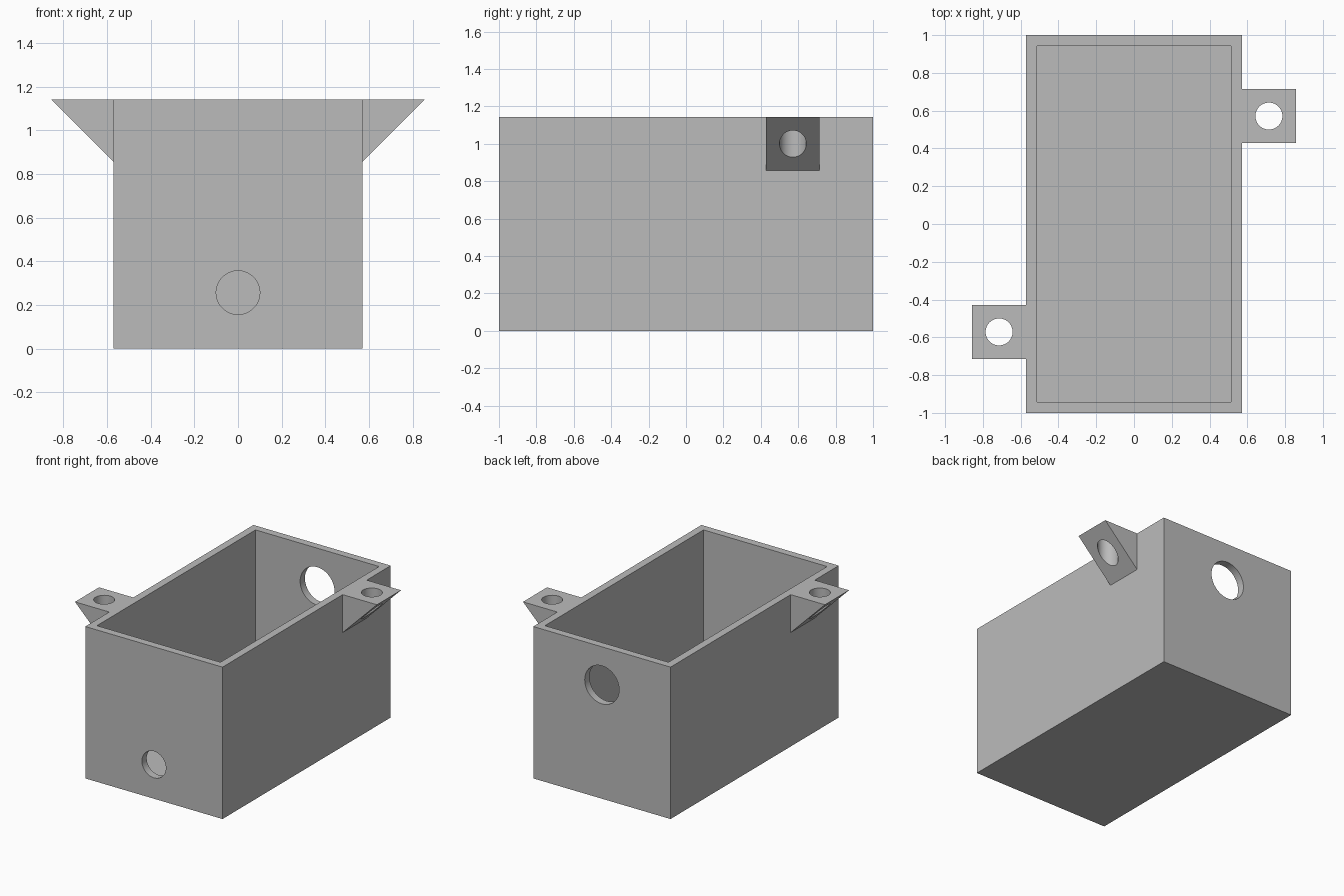
import bpy
import bmesh
from math import radians
from mathutils import Matrix, Vector

if "Cube" in bpy.data.objects:
    bpy.data.objects.remove(bpy.data.objects["Cube"], do_unlink=True)

W, L, H, T = 0.5714, 1.0, 1.143, 0.057   # half width, half length, height, wall
EAR = 0.2857                             # lug size

grey = bpy.data.materials.new("plain grey")
grey.use_nodes = True
grey.diffuse_color = (0.5, 0.5, 0.5, 1)
grey.node_tree.nodes["Principled BSDF"].inputs["Base Color"].default_value = (0.5, 0.5, 0.5, 1)


def finish(name, bm):
    bmesh.ops.recalc_face_normals(bm, faces=bm.faces)
    mesh = bpy.data.meshes.new(name)
    bm.to_mesh(mesh)
    bm.free()
    mesh.materials.append(grey)
    obj = bpy.data.objects.new(name, mesh)
    bpy.context.collection.objects.link(obj)
    return obj


def block(name, low, high):
    low, high = Vector(low), Vector(high)
    bm = bmesh.new()
    bmesh.ops.create_cube(bm, size=1, matrix=Matrix.Translation((low + high) / 2)
                          @ Matrix.Diagonal((*(high - low), 1)))
    return finish(name, bm)


def rod(name, centre, radius, depth, tilt=0):
    bm = bmesh.new()
    bmesh.ops.create_cone(bm, cap_ends=True, segments=64, radius1=radius, radius2=radius,
                          depth=depth, matrix=Matrix.Translation(centre)
                          @ Matrix.Rotation(radians(tilt), 4, "X"))
    return finish(name, bm)


def wedge(name, side):
    # triangular lug, flat on top with a sloping underside
    y = side * 2 * EAR
    bm = bmesh.new()
    profile = [(W, H), (W + EAR, H), (W, H - EAR)]
    face = bm.faces.new([bm.verts.new((side * x, y - EAR / 2, z)) for x, z in profile])
    moved = bmesh.ops.extrude_face_region(bm, geom=[face])["geom"]
    bmesh.ops.translate(bm, vec=(0, EAR, 0),
                        verts=[v for v in moved if isinstance(v, bmesh.types.BMVert)])
    return finish(name, bm)


def cut(target, cutter):
    mod = target.modifiers.new("cut", "BOOLEAN")
    mod.operation = "DIFFERENCE"
    mod.solver = "EXACT"
    mod.object = cutter
    bpy.context.view_layer.objects.active = target
    bpy.ops.object.modifier_apply(modifier=mod.name)
    bpy.data.objects.remove(cutter, do_unlink=True)


def smooth(obj):
    bpy.ops.object.select_all(action="DESELECT")
    obj.select_set(True)
    bpy.context.view_layer.objects.active = obj
    bpy.ops.object.shade_smooth_by_angle(angle=radians(30))


# Open-topped box with a small low hole in front and a larger high hole behind
box = block("box", (-W, -L, 0), (W, L, H))
cut(box, block("cavity_cutter", (-W + T, -L + T, T), (W - T, L - T, H + T)))
cut(box, rod("front_hole_cutter", (0, -L, 0.257), 0.1, 0.3, 90))
cut(box, rod("back_hole_cutter", (0, L, 0.857), 0.143, 0.3, 90))
smooth(box)

# Mounting lugs on diagonally opposite sides, each with a vertical screw hole
for name, side in (("left_lug", 1), ("right_lug", -1)):
    lug = wedge(name, side)
    cut(lug, rod("screw_hole_cutter", (side * (W + EAR / 2), side * 2 * EAR, H - EAR / 2), 0.0714, 1))
    smooth(lug)
